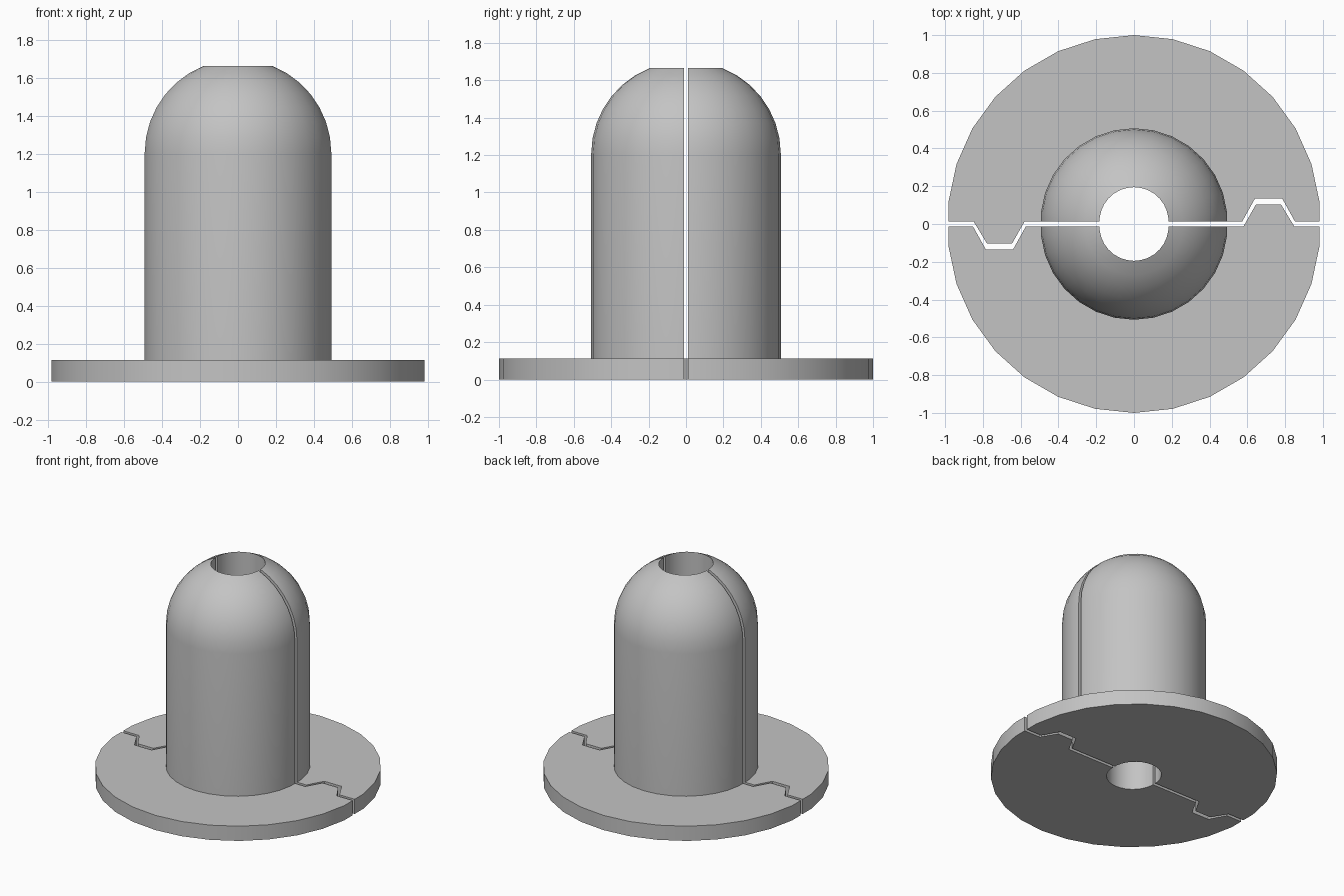
import bpy
import bmesh
from math import sin, cos, acos, pi, radians

cube = bpy.data.objects.get("Cube")
if cube:
    bpy.data.objects.remove(cube, do_unlink=True)

GAP = 0.012          # half of the slit between the two halves
FLANGE_R, BODY_R, HOLE_R = 0.988, 0.495, 0.183
FLANGE_TOP, SHOULDER = 0.113, 1.205
STEP = radians(12)

grey = bpy.data.materials.new("Plain grey")
grey.use_nodes = True
colour = (0.55, 0.55, 0.55, 1)
grey.diffuse_color = colour
grey.node_tree.nodes["Principled BSDF"].inputs["Base Color"].default_value = colour

# Half-turn directions of a 30-sided round, cut through the middle of a side
half_turn = [(cos(STEP / 2), 0)]
half_turn += [(cos(STEP * (i + 0.5)), sin(STEP * (i + 0.5))) for i in range(15)]
half_turn += [(-cos(STEP / 2), 0)]


def finish(bm, name, turned):
    """Turn the front copy half way round and make the object."""
    bmesh.ops.recalc_face_normals(bm, faces=bm.faces)
    if turned:
        for v in bm.verts:
            v.co.x, v.co.y = -v.co.x, -v.co.y
    mesh = bpy.data.meshes.new(name)
    bm.to_mesh(mesh)
    bm.free()
    mesh.materials.append(grey)
    obj = bpy.data.objects.new(name, mesh)
    bpy.context.collection.objects.link(obj)
    bpy.ops.object.select_all(action='DESELECT')
    obj.select_set(True)
    bpy.context.view_layer.objects.active = obj
    bpy.ops.object.shade_smooth_by_angle(angle=radians(30))


def flange(name, turned):
    # Outline: outer arc, tooth, hole arc, notch
    outer = [(FLANGE_R * x, FLANGE_R * y + GAP) for x, y in half_turn]
    tooth = [(-0.848, GAP), (-0.778, -0.104), (-0.646, -0.104), (-0.58, GAP)]
    hole = [(HOLE_R * x, HOLE_R * y + GAP) for x, y in reversed(half_turn)]
    notch = [(0.572, GAP), (0.64, 0.134), (0.785, 0.134), (0.853, GAP)]
    bm = bmesh.new()
    face = bm.faces.new([bm.verts.new((x, y, 0)) for x, y in outer + tooth + hole + notch])
    result = bmesh.ops.extrude_face_region(bm, geom=[face], use_keep_orig=True)
    for v in result["geom"]:
        if isinstance(v, bmesh.types.BMVert):
            v.co.z = FLANGE_TOP
    finish(bm, name, turned)


def body(name, turned):
    # Section: straight wall, dome up to the hole, hole wall
    top_angle = acos(HOLE_R / BODY_R)
    section = [(HOLE_R, FLANGE_TOP), (BODY_R, FLANGE_TOP)]
    for i in range(8):
        a = top_angle * i / 7
        section.append((BODY_R * cos(a), SHOULDER + BODY_R * sin(a)))
    bm = bmesh.new()
    rings = [[bm.verts.new((r * x, r * y + GAP, z)) for r, z in section]
             for x, y in half_turn]
    n = len(section)
    for a, b in zip(rings, rings[1:]):
        for i in range(1, n):
            j = (i + 1) % n
            bm.faces.new((a[i], a[j], b[j], b[i]))
    # Flat split faces
    bm.faces.new(rings[0])
    bm.faces.new(rings[-1])
    finish(bm, name, turned)


for side, turned in (("back", False), ("front", True)):
    flange(side + "_flange_half", turned)
    body(side + "_domed_body_half", turned)
